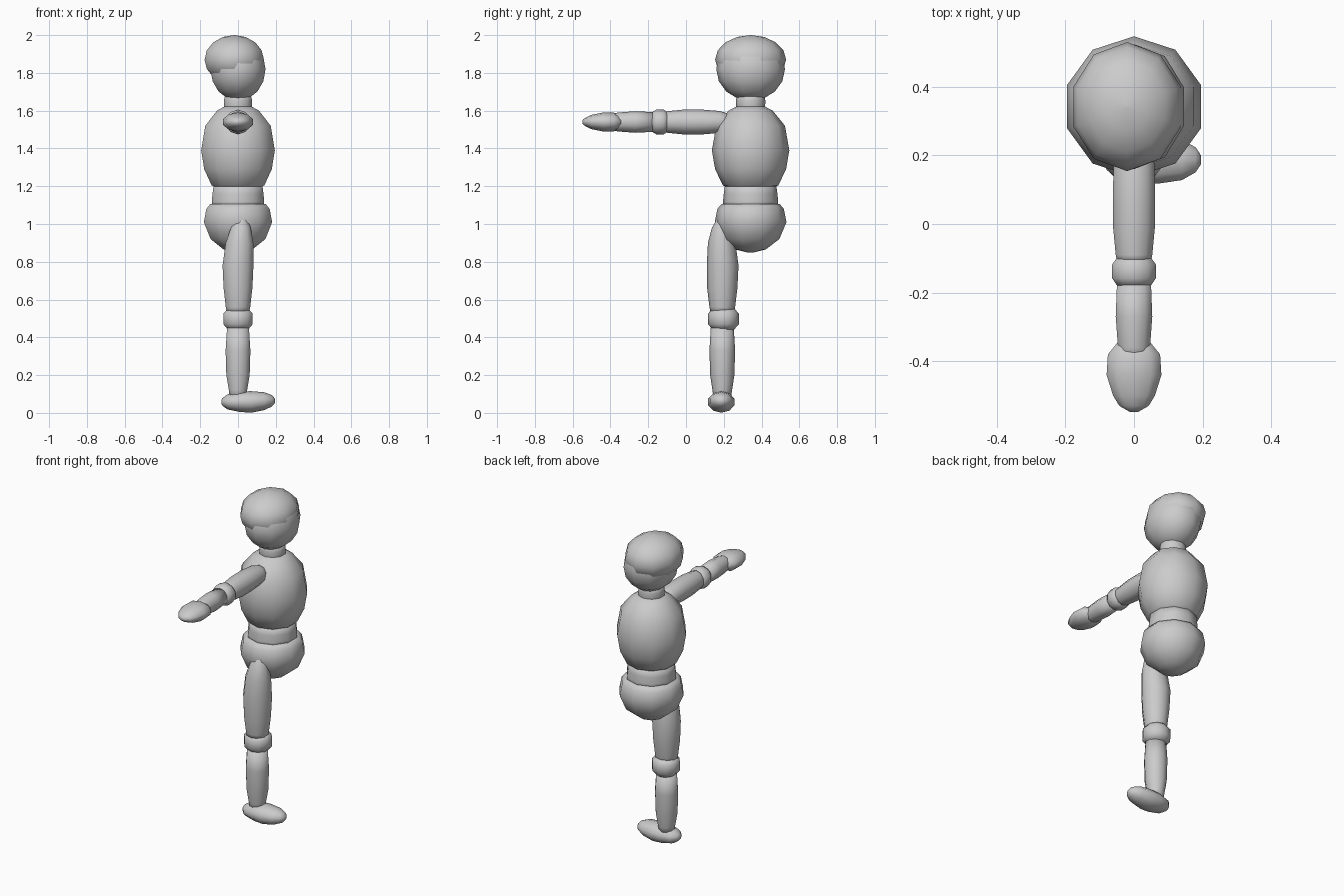
import bpy, bmesh
from math import sin, cos, pi
from mathutils import Vector

CY = 0.342   # body axis
LY = 0.192   # leg axis
AZ = 1.54    # arm height


def loft(name, rings, axis="z", sides=10, center=(0, 0)):
    """Rings (position, radius_a, radius_b[, offset_a, offset_b]) stacked along an axis."""
    bm = bmesh.new()
    loops = []
    for ring in rings:
        t, ra, rb, oa, ob = (tuple(ring) + (0, 0))[:5]
        loop = []
        for i in range(sides):
            ang = pi / 2 + 2 * pi * i / sides
            a = center[0] + oa + ra * cos(ang)
            b = center[1] + ob + rb * sin(ang)
            co = {"z": (a, b, t), "y": (a, t, b), "x": (t, a, b)}[axis]
            loop.append(bm.verts.new(Vector(co)))
        loops.append(loop)
    for low, high in zip(loops, loops[1:]):
        for i in range(sides):
            j = (i + 1) % sides
            bm.faces.new((low[i], low[j], high[j], high[i]))
    bm.faces.new(loops[0])
    bm.faces.new(loops[-1])
    bmesh.ops.recalc_face_normals(bm, faces=bm.faces)
    for f in bm.faces:
        f.smooth = True
    mesh = bpy.data.meshes.new(name)
    bm.to_mesh(mesh)
    bm.free()
    obj = bpy.data.objects.new(name, mesh)
    bpy.context.collection.objects.link(obj)
    return obj


def round_rings(cz, rx, ry, rz, n=8):
    """Rings of an ellipsoid, nearly closed at the poles."""
    out = []
    for k in range(n + 1):
        lat = -pi / 2 + pi * k / n
        c = max(cos(lat), 0.02)
        out.append((cz + rz * sin(lat), rx * c, ry * c))
    return out


# Head and hair: overlapping ellipsoids, the hair set back and higher
loft("head", round_rings(1.82, 0.153, 0.182, 0.168), center=(0, CY))
loft("hair", round_rings(1.87, 0.165, 0.188, 0.13), center=(-0.02, CY))

# Torso
loft("neck", [(1.59, .07, .07), (1.61, .077, .077), (1.655, .078, .078), (1.69, .07, .07)],
     center=(0, CY))
loft("chest", [(1.19, .12, .12), (1.205, .147, .147), (1.29, .188, .188), (1.39, .205, .205),
               (1.52, .182, .182), (1.6, .117, .117), (1.625, .07, .07)], center=(0, CY))
loft("waist", [(1.09, .146, .146), (1.12, .146, .146), (1.16, .142, .142), (1.21, .135, .135)],
     center=(0, CY))
loft("pelvis", [(.85, .02, .02), (.865, .08, .08), (.92, .152, .152), (1.01, .19, .19),
                (1.08, .176, .176), (1.105, .155, .155), (1.11, .13, .13)], center=(0, CY))

# Arm reaching along -y
loft("upper_arm", [(-.11, .052, .055), (-.09, .056, .058), (-.01, .064, .066), (.08, .065, .066),
                   (.18, .062, .058), (.23, .045, .042), (.25, .015, .015)],
     "y", center=(0, AZ))
loft("elbow", [(-.182, .05, .05), (-.158, .067, .065), (-.118, .067, .065), (-.095, .05, .05)],
     "y", center=(0, AZ))
loft("forearm", [(-.4, .04, .04), (-.36, .049, .05), (-.27, .056, .057), (-.17, .052, .052)],
     "y", center=(0, AZ))
loft("hand", [(-.548, .012, .01), (-.53, .045, .024), (-.5, .064, .038), (-.44, .084, .05),
              (-.38, .08, .049), (-.345, .05, .03), (-.335, .015, .01)],
     "y", center=(0, AZ))

# Leg
loft("thigh", [(.53, .062, .062), (.56, .068, .068), (.66, .08, .08), (.78, .086, .084, 0, .002),
               (.9, .077, .073, .008, -.003), (.98, .055, .05, .015, -.005),
               (1.03, .03, .026, .02, .0), (1.055, .01, .01, .022, .002)], center=(0, LY))
loft("knee", [(.44, .056, .056), (.47, .082, .082), (.525, .082, .082), (.55, .06, .06)],
     center=(0, LY + .006))
loft("shin", [(.07, .045, .045), (.12, .051, .052), (.2, .065, .064), (.33, .069, .068),
              (.45, .061, .061)], center=(0, LY))
loft("foot", [(-.088, .012, .01), (-.08, .03, .022), (-.055, .055, .04), (.01, .072, .054, 0, .001),
              (.07, .073, .057), (.14, .062, .047, 0, .004), (.18, .038, .03, 0, .006),
              (.195, .014, .012, 0, .006)], "x", center=(LY - .005, .058))
